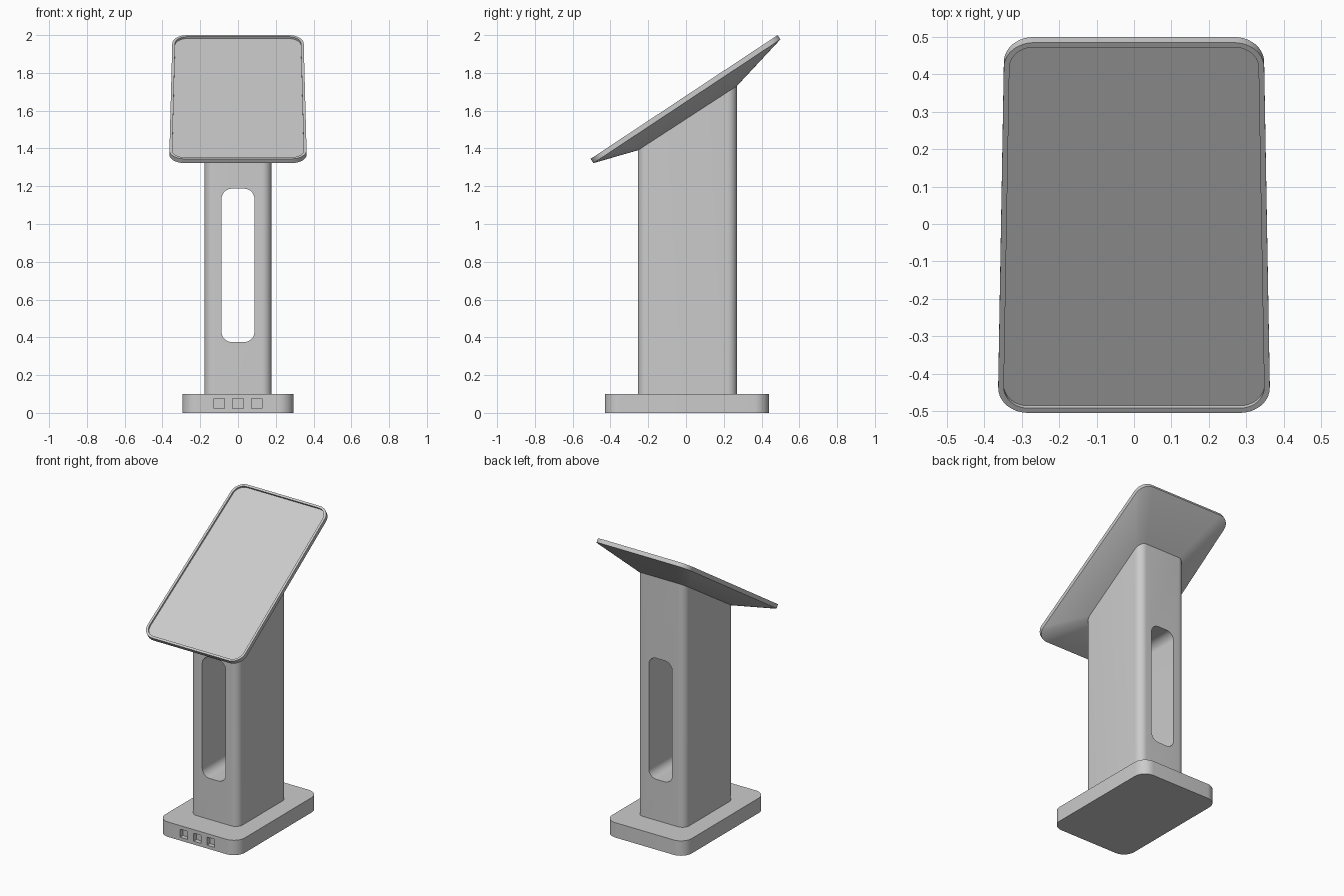
import bpy, bmesh, math

if "Cube" in bpy.data.objects:
    bpy.data.objects.remove(bpy.data.objects["Cube"])

TILT = math.atan2(0.655, 0.99)
LENGTH = 1.187
SEG = 10


def rounded(w0, w1, a, b, r):
    """Rounded trapezoid: half width w0 at a, w1 at b, corner radius r."""
    corners = [(w1 - r, b - r, 0), (r - w1, b - r, 90),
               (r - w0, a + r, 180), (w0 - r, a + r, 270)]
    pts = []
    for cx, cy, start in corners:
        for i in range(SEG + 1):
            t = math.radians(start + 90 * i / SEG)
            pts.append((cx + r * math.cos(t), cy + r * math.sin(t)))
    return pts


def loft(name, rings):
    """Skin a stack of equal-length rings and cap both ends."""
    bm = bmesh.new()
    loops = [[bm.verts.new(p) for p in ring] for ring in rings]
    n = len(loops[0])
    for lo, hi in zip(loops, loops[1:]):
        for i in range(n):
            j = (i + 1) % n
            bm.faces.new((lo[i], lo[j], hi[j], hi[i]))
    bm.faces.new(loops[0][::-1])
    bm.faces.new(loops[-1])
    bmesh.ops.recalc_face_normals(bm, faces=bm.faces)
    mesh = bpy.data.meshes.new(name)
    bm.to_mesh(mesh)
    bm.free()
    ob = bpy.data.objects.new(name, mesh)
    bpy.context.collection.objects.link(ob)
    return ob


def activate(ob):
    bpy.ops.object.select_all(action='DESELECT')
    ob.select_set(True)
    bpy.context.view_layer.objects.active = ob


def cut(ob, cutter):
    mod = ob.modifiers.new("cut", 'BOOLEAN')
    mod.operation, mod.solver, mod.object = 'DIFFERENCE', 'EXACT', cutter
    activate(ob)
    bpy.ops.object.modifier_apply(modifier=mod.name)
    bpy.data.objects.remove(cutter)


def level(pts, z):
    return [(x, y, z) for x, y in pts]


def upright(pts, y):
    return [(x, y, z) for x, z in pts]


def sloped(pts, lift=0.0):
    return [(x, y, 1.39 + (y + 0.255) * 0.65 + lift) for x, y in pts]


def tilted(inset, depth):
    """Outline of the tilted head, inset from its edge, at a depth below its face."""
    c, s = math.cos(TILT), math.sin(TILT)
    pts = rounded(0.363 - inset, 0.348 - inset, inset, LENGTH - inset, 0.08 - inset)
    return [(x, -0.505 + v * c + depth * s, 1.345 + v * s - depth * c) for x, v in pts]


# Base plate with three square ports in the front edge
foot = rounded(0.295, 0.295, -0.43, 0.44, 0.08)
base = loft("base", [level(foot, 0), level(foot, 0.1)])
for px in (-0.1, 0, 0.1):
    sq = [(x + px, z) for x, z in rounded(0.028, 0.028, 0.022, 0.076, 0.002)]
    cut(base, loft("port_cutter", [upright(sq, -0.5), upright(sq, -0.4)]))

# Column with slanted top and a slot running front to back
section = rounded(0.178, 0.178, -0.255, 0.27, 0.05)
column = loft("column", [level(section, 0.095), sloped(section, 0.02)])
slot = rounded(0.087, 0.087, 0.375, 1.187, 0.055)
cut(column, loft("slot_cutter", [upright(slot, -0.5), upright(slot, 0.5)]))

# Display housing flaring from the column to a thin rim with a recess
housing = loft("display_housing", [sloped(section), tilted(0, 0.027), tilted(0, 0),
                                   tilted(0.015, 0), tilted(0.015, 0.02)])

# Screen panel set into the recess
screen = loft("screen", [tilted(0.015, 0.022), tilted(0.015, 0.012)])

for ob in (base, column, housing, screen):
    activate(ob)
    bpy.ops.object.shade_smooth_by_angle(angle=math.radians(30))
